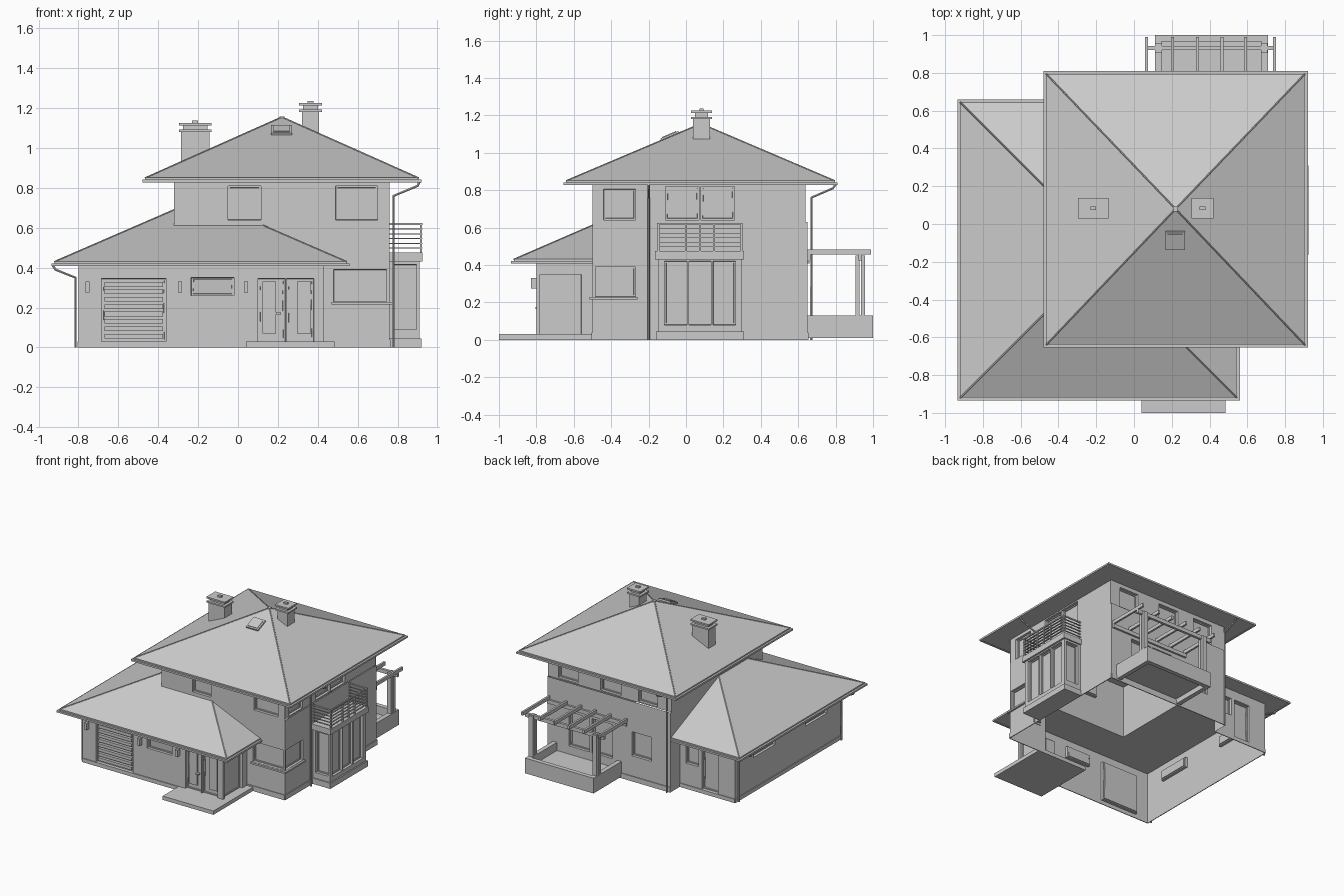
import bpy, bmesh
from mathutils import Vector, Matrix

if "Cube" in bpy.data.objects:
    bpy.data.objects.remove(bpy.data.objects["Cube"])

grey = bpy.data.materials.new("plain grey")
grey.use_nodes = True
grey.diffuse_color = (0.6, 0.6, 0.6, 1)
grey.node_tree.nodes["Principled BSDF"].inputs["Base Color"].default_value = (0.6, 0.6, 0.6, 1)


def finish(name, bm):
    me = bpy.data.meshes.new(name)
    bm.to_mesh(me)
    bm.free()
    me.materials.append(grey)
    ob = bpy.data.objects.new(name, me)
    bpy.context.collection.objects.link(ob)
    return ob


def boxes(name, *spans):
    """Boxes given as x0, x1, y0, y1, z0, z1."""
    bm = bmesh.new()
    for x0, x1, y0, y1, z0, z1 in spans:
        m = Matrix.Translation(((x0 + x1) / 2, (y0 + y1) / 2, (z0 + z1) / 2))
        bmesh.ops.create_cube(bm, size=1, matrix=m @ Matrix.Diagonal((x1 - x0, y1 - y0, z1 - z0, 1)))
    return finish(name, bm)


def sheet(name, points, faces):
    bm = bmesh.new()
    vs = [bm.verts.new(p) for p in points]
    for f in faces:
        bm.faces.new([vs[i] for i in f])
    return finish(name, bm)


def wall(name, axis, pos, side, u0, u1, z0, z1, openings=()):
    """Wall sheet on plane axis=pos; openings (a, b, low, high) become recessed framed panes."""
    us = sorted({u0, u1, *[v for o in openings for v in o[:2]]})
    zs = sorted({z0, z1, *[v for o in openings for v in o[2:]]})
    bm = bmesh.new()
    grid = [[bm.verts.new((pos, u, z) if axis == "x" else (u, pos, z)) for z in zs] for u in us]
    outward = Vector((side, 0, 0) if axis == "x" else (0, side, 0))
    for i in range(len(us) - 1):
        for j in range(len(zs) - 1):
            f = bm.faces.new((grid[i][j], grid[i + 1][j], grid[i + 1][j + 1], grid[i][j + 1]))
            f.normal_update()
            if f.normal.dot(outward) < 0:
                f.normal_flip()
    cells = list(bm.faces)
    for a, b, low, high in openings:
        pane = []
        for f in cells:
            c = f.calc_center_median()
            u = c.y if axis == "x" else c.x
            if a < u < b and low < c.z < high:
                pane.append(f)
        bmesh.ops.inset_region(bm, faces=pane, thickness=0.001, depth=-0.02)
        bmesh.ops.inset_region(bm, faces=pane, thickness=0.012, depth=0)
        bmesh.ops.inset_region(bm, faces=pane, thickness=0.001, depth=-0.006)
    return finish(name, bm)


def pipe(name, points, radius=0.007):
    cu = bpy.data.curves.new(name, "CURVE")
    cu.dimensions = "3D"
    cu.bevel_depth, cu.bevel_resolution = radius, 1
    sp = cu.splines.new("POLY")
    sp.points.add(len(points) - 1)
    for p, co in zip(sp.points, points):
        p.co = (*co, 1)
    cu.materials.append(grey)
    ob = bpy.data.objects.new(name, cu)
    bpy.context.collection.objects.link(ob)
    bpy.ops.object.select_all(action="DESELECT")
    ob.select_set(True)
    bpy.context.view_layer.objects.active = ob
    bpy.ops.object.convert(target="MESH")
    bpy.ops.object.shade_smooth_by_angle()


# Main house: lower and upper storey shells
L, R, F, B = -0.32, 0.76, -0.5, 0.65
MID, TOP, CEIL = 0.63, 0.83, 0.412
wall("main_front_lower", "y", F, -1, 0.42, R, 0, CEIL, [(0.48, 0.745, 0.23, 0.39)])
wall("main_front_middle", "y", F, -1, L, R, CEIL, MID)
wall("main_right_lower", "x", R, 1, F, B, 0, MID, [(-0.485, -0.27, 0.23, 0.39)])
wall("main_back_lower", "y", B, 1, L, R, 0, MID, [(-0.155, 0.02, 0.2, 0.39), (0.19, 0.37, 0.13, 0.4), (0.39, 0.57, 0.13, 0.4)])
wall("main_left_lower", "x", L, -1, 0.53, B, 0, CEIL)
wall("main_left_middle", "x", L, -1, F, B, CEIL, MID)
wall("main_front_upper", "y", F, -1, L, R, MID, TOP, [(-0.05, 0.115, 0.64, 0.81), (0.49, 0.7, 0.64, 0.81)])
wall("main_right_upper", "x", R - 0.005, 1, F, B - 0.01, MID, TOP,
     [(-0.44, -0.27, 0.64, 0.805), (-0.11, 0.07, 0.64, 0.82), (0.08, 0.26, 0.64, 0.82)])
wall("main_back_upper", "y", B - 0.01, 1, L, R, MID, TOP,
     [(-0.2, -0.03, 0.64, 0.8), (0.12, 0.3, 0.64, 0.8), (0.5, 0.67, 0.64, 0.8)])
wall("main_left_upper", "x", L, -1, F, B - 0.01, MID, TOP)
boxes("corner_window_sill", (0.47, 0.775, -0.515, -0.495, 0.215, 0.228), (0.755, 0.775, -0.515, -0.26, 0.215, 0.228))
boxes("main_plinth", (R, R + 0.006, F, B, 0, 0.04), (0.42, R, F - 0.006, F, 0, 0.04), (L, R, B, B + 0.006, 0, 0.04))

# Garage and entrance wing
GL, GR, GF, GB = -0.8, 0.43, -0.8, 0.53
wall("wing_front", "y", GF, -1, GL, GR, 0, CEIL,
     [(-0.685, -0.36, 0.03, 0.345), (-0.235, -0.02, 0.26, 0.35), (0.1, 0.237, 0.03, 0.345), (0.243, 0.38, 0.03, 0.345)])
wall("wing_left", "x", GL, -1, GF, GB, 0, CEIL, [(-0.62, -0.35, 0.27, 0.35), (0.03, 0.3, 0.27, 0.35)])
wall("wing_back", "y", GB, 1, GL, L, 0, CEIL, [(-0.65, -0.51, 0.03, 0.34), (-0.48, -0.37, 0.2, 0.34)])
wall("wing_right", "x", GR, 1, GF, F, 0, CEIL, [(-0.78, -0.56, 0.03, 0.35)])
boxes("garage_slats", *[(-0.67, -0.375, GF + 0.004, GF + 0.026, 0.045 + i * 0.037, 0.068 + i * 0.037) for i in range(8)])
boxes("door_panels", (0.122, 0.19, GF + 0.015, GF + 0.03, 0.07, 0.33), (0.295, 0.365, GF + 0.015, GF + 0.03, 0.07, 0.33))
boxes("door_handle", (0.19, 0.215, GF - 0.005, GF + 0.02, 0.165, 0.175))
boxes("wall_lamps", *[(x - 0.01, x + 0.01, GF - 0.03, GF, 0.275, 0.33) for x in (-0.755, -0.29, 0.04)])
boxes("wing_plinth", (GL, 0.04, GF - 0.006, GF, 0, 0.03), (GL - 0.006, GL, GF, GB, 0, 0.03), (GL, L, GB, GB + 0.006, 0, 0.03))
boxes("entrance_step", (0.04, 0.485, -1, F, 0, 0.03))


def ridge(name, a, b):
    pipe(name, [a, b], 0.004)


# Upper hipped roof, soffit and gutters
x0, x1, y0, y1 = -0.465, 0.905, -0.64, 0.795
corners = [(x0, y0, 0.85), (x1, y0, 0.85), (x1, y1, 0.85), (x0, y1, 0.85)]
apex = (0.22, 0.08, 1.155)
sheet("upper_roof", corners + [apex], [(0, 1, 4), (1, 2, 4), (2, 3, 4), (3, 0, 4)])
sheet("upper_soffit", [(x, y, TOP) for x, y, z in corners], [(3, 2, 1, 0)])
boxes("upper_gutter", (-0.48, 0.92, -0.655, y0, 0.828, 0.842), (-0.48, 0.92, y1, 0.81, 0.828, 0.842),
      (-0.48, x0, y0, y1, 0.828, 0.842), (x1, 0.92, y0, y1, 0.828, 0.842))
boxes("upper_fascia", (x0, x1, y0, y0 + 0.01, TOP, 0.852), (x0, x1, y1 - 0.01, y1, TOP, 0.852),
      (x0, x0 + 0.01, y0, y1, TOP, 0.852), (x1 - 0.01, x1, y0, y1, TOP, 0.852))
for c in corners:
    ridge("upper_hip_ridge", c, apex)
boxes("roof_peak", (0.207, 0.233, 0.067, 0.093, 1.14, 1.158))

# Lower wraparound roof
x0, x1, y0, y1, e, t = -0.92, 0.545, -0.92, 0.645, 0.43, 0.69
low = [(x0, y0, e), (x1, y0, e), (x1, F, e), (0.125, F, 0.612), (L, F, 0.612), (L, L, t), (L, 0.045, t), (L, y1, e), (x0, y1, e)]
sheet("lower_roof", low, [(0, 1, 3, 4, 5), (1, 2, 3), (0, 5, 6, 8), (6, 7, 8)])
sheet("lower_soffit", [(x, y, CEIL) for x, y in ((x0, y0), (x1, y0), (x1, F), (L, F), (L, y1), (x0, y1))], [(5, 4, 3, 2, 1, 0)])
boxes("lower_gutter", (-0.935, 0.56, -0.935, y0, 0.408, 0.422), (-0.935, x0, y0, y1, 0.408, 0.422),
      (-0.935, L, y1, 0.66, 0.408, 0.422), (x1, 0.56, y0, F, 0.408, 0.422))
boxes("lower_fascia", (x0, x1, y0, y0 + 0.01, CEIL, 0.432), (x0, x0 + 0.01, y0, y1, CEIL, 0.432),
      (x0, L, y1 - 0.01, y1, CEIL, 0.432), (x1 - 0.01, x1, y0, F, CEIL, 0.432))
for a, b in ((0, 5), (1, 3), (8, 6)):
    ridge("lower_hip_ridge", low[a], low[b])


# Chimneys with stacked cap slabs
def chimney(name, cx, half, cap, base, top):
    cy = 0.083
    slabs = [(cx - cap, cx + cap, cy - 0.055, cy + 0.055, top - d, top - d + 0.012) for d in (0.012, 0.045)]
    boxes(name, (cx - half, cx + half, cy - 0.045, cy + 0.045, base, top - 0.045),
          (cx - cap + 0.02, cx + cap - 0.02, cy - 0.035, cy + 0.035, top - 0.04, top - 0.01),
          (cx - 0.015, cx + 0.015, cy - 0.01, cy + 0.01, top, top + 0.012), *slabs)


chimney("left_chimney", -0.215, 0.072, 0.081, 0.9, 1.125)
chimney("right_chimney", 0.363, 0.042, 0.058, 1.05, 1.225)

# Skylight on the front slope
sky = boxes("skylight", (-0.052, 0.052, -0.052, 0.052, -0.01, 0.012), (-0.04, 0.04, -0.04, 0.04, 0.01, 0.016))
sky.location = (0.218, -0.085, 1.085)
sky.rotation_euler.x = 0.4

# Glazed bay with balcony
wall("bay_front", "y", -0.15, -1, R, 0.91, 0, 0.43, [(0.785, 0.895, 0.09, 0.415)])
wall("bay_back", "y", 0.3, 1, R, 0.91, 0, 0.43, [(0.785, 0.895, 0.09, 0.415)])
wall("bay_side", "x", 0.91, 1, -0.15, 0.3, 0, 0.43,
     [(-0.115, 0.005, 0.08, 0.42), (0.015, 0.135, 0.08, 0.42), (0.145, 0.265, 0.08, 0.42)])
boxes("bay_plinth", (R, 0.92, -0.16, 0.31, 0, 0.045))
boxes("balcony_slab", (R, 0.925, -0.165, 0.31, 0.43, 0.475))
rails = []
for i in range(6):
    z = 0.495 + i * 0.024
    h = 0.005 if i < 5 else 0.01
    rails += [(0.915, 0.925, -0.15, 0.3, z, z + h), (R, 0.925, -0.155, -0.147, z, z + h), (R, 0.925, 0.295, 0.303, z, z + h)]
rails += [(0.912, 0.922, y - 0.005, y + 0.005, 0.47, 0.62) for y in (-0.148, 0.0, 0.075, 0.15, 0.297)]
boxes("balcony_railing", *rails)

# Back terrace and pergola
boxes("terrace_floor", (0.11, 0.71, B, 0.99, 0.05, 0.065))
boxes("terrace_parapet", (0.11, 0.71, 0.965, 1, 0.01, 0.13), (0.11, 0.145, B, 0.97, 0.01, 0.13), (0.675, 0.71, B, 0.97, 0.01, 0.13))
boxes("pergola_posts", *[(x - 0.018, x + 0.018, y, y + 0.022, 0.12, 0.45) for x in (0.13, 0.69) for y in (0.905, 0.935)])
boxes("pergola_beams", (0.06, 0.75, 0.922, 0.942, 0.425, 0.455), (0.06, 0.75, B, B + 0.015, 0.425, 0.455))
boxes("pergola_rafters", *[(x - 0.008, x + 0.008, B, 0.99, 0.455, 0.482) for x in (0.067, 0.205, 0.335, 0.465, 0.59, 0.743)])

# Downpipes
pipe("right_downpipe", [(0.91, -0.2, 0.83), (0.9, -0.2, 0.81), (0.78, -0.2, 0.76), (0.78, -0.2, 0)])
pipe("back_downpipe", [(-0.3, 0.8, 0.83), (-0.3, 0.785, 0.81), (-0.3, 0.67, 0.76), (-0.3, 0.67, 0)])
for y in (-0.78, 0.5):
    pipe("garage_downpipe", [(-0.928, y, 0.41), (-0.915, y, 0.39), (-0.815, y, 0.35), (-0.815, y, 0)])
